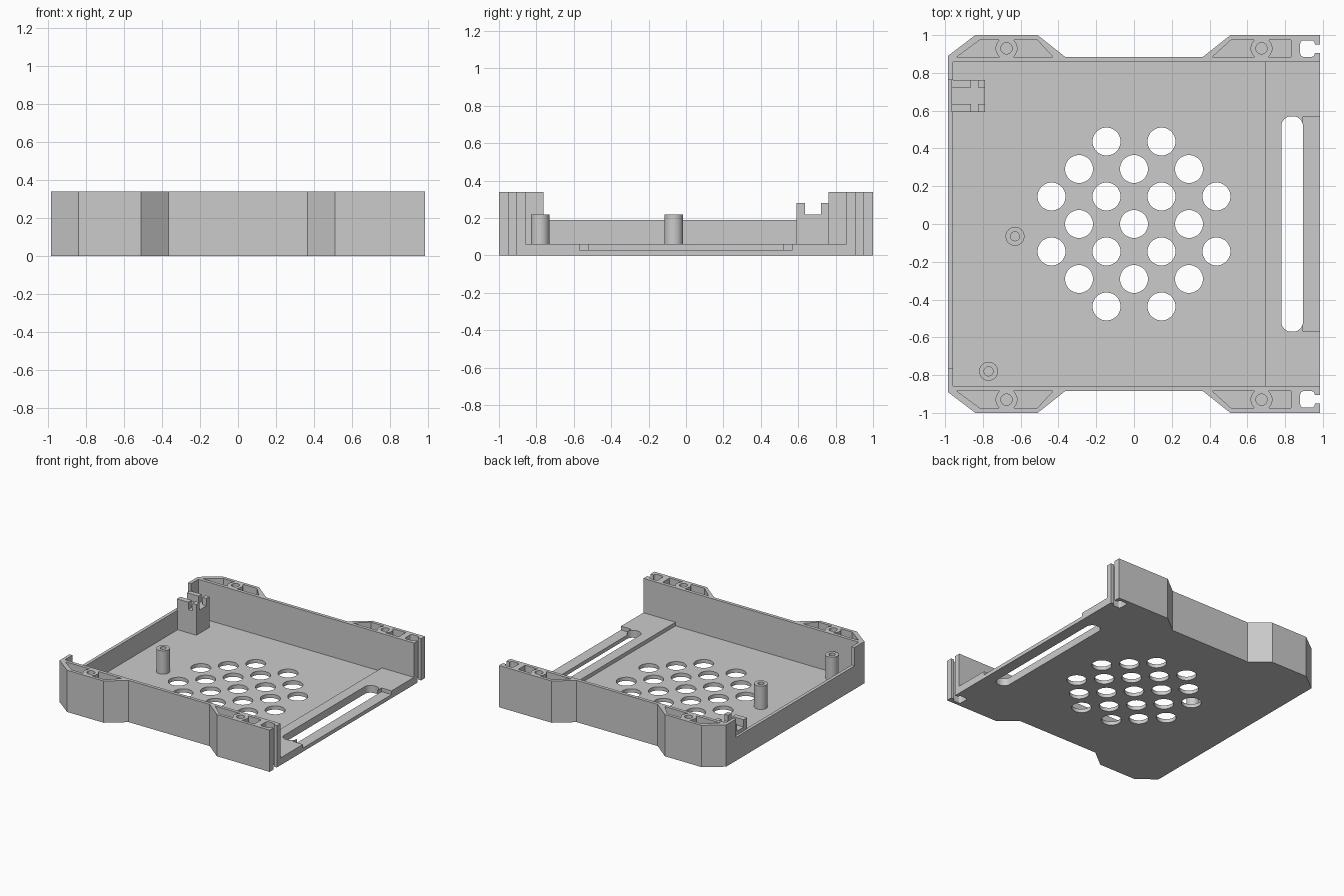
import bpy, bmesh
from math import sin, cos, pi

cube = bpy.data.objects.get("Cube")
if cube:
    bpy.data.objects.remove(cube, do_unlink=True)

grey = bpy.data.materials.new("plain_grey")
grey.use_nodes = True
COLOUR = (0.6, 0.6, 0.6, 1)
grey.diffuse_color = COLOUR
grey.node_tree.nodes["Principled BSDF"].inputs["Base Color"].default_value = COLOUR

HEIGHT, FLOOR, LEDGE = 0.34, 0.03, 0.06
OVER = 0.5  # height that clears every top


# ---- outline helpers
def arc(x, y, r, a0, a1, n):
    return [(x + r * cos(a0 + (a1 - a0) * i / n), y + r * sin(a0 + (a1 - a0) * i / n))
            for i in range(n + 1)]


def circle(x, y, r, n=40):
    return arc(x, y, r, 0, 2 * pi, n)[:-1]


def rect(x0, x1, y0, y1):
    return [(x0, y0), (x1, y0), (x1, y1), (x0, y1)]


def round_rect(x0, x1, y0, y1, r):
    corners = [(x1 - r, y1 - r), (x0 + r, y1 - r), (x0 + r, y0 + r), (x1 - r, y0 + r)]
    return [p for k, (x, y) in enumerate(corners)
            for p in arc(x, y, r, k * pi / 2, (k + 1) * pi / 2, 8)]


def flip(points, s):
    return [(x, y * s) for x, y in points]


# ---- solid helpers
def make(name, prisms):
    """One object from (outline, bottom, top) prisms."""
    bm = bmesh.new()
    for outline, z0, z1 in prisms:
        face = bm.faces.new([bm.verts.new((x, y, z0)) for x, y in outline])
        new = bmesh.ops.extrude_face_region(bm, geom=[face])["geom"]
        bmesh.ops.translate(bm, vec=(0, 0, z1 - z0),
                            verts=[v for v in new if isinstance(v, bmesh.types.BMVert)])
    bmesh.ops.recalc_face_normals(bm, faces=bm.faces)
    mesh = bpy.data.meshes.new(name)
    bm.to_mesh(mesh)
    bm.free()
    mesh.materials.append(grey)
    obj = bpy.data.objects.new(name, mesh)
    bpy.context.collection.objects.link(obj)
    return obj


def carve(obj, prisms):
    """Cut prisms out of an object and bake the result."""
    cutter = make("cutter", prisms)
    cutter.hide_render = True
    mod = obj.modifiers.new("cut", 'BOOLEAN')
    mod.operation, mod.solver, mod.use_self = 'DIFFERENCE', 'EXACT', True
    mod.object = cutter
    graph = bpy.context.evaluated_depsgraph_get()
    baked = bpy.data.meshes.new_from_object(obj.evaluated_get(graph))
    obj.modifiers.clear()
    obj.data = baked
    bpy.data.objects.remove(cutter, do_unlink=True)


def smooth(obj):
    bpy.ops.object.select_all(action='DESELECT')
    obj.select_set(True)
    bpy.context.view_layer.objects.active = obj
    bpy.ops.object.shade_smooth_by_angle()


# ---- tray: plan outline with four ears
back_edge = [(-0.985, 0.89), (-0.84, 1), (-0.51, 1), (-0.365, 0.885),
             (0.365, 0.885), (0.51, 1), (0.985, 1)]
tray = make("tray", [(back_edge + flip(back_edge, -1)[::-1], 0, HEIGHT)])

# main cavity, open on the +x side over a raised ledge
carve(tray, [(rect(-0.958, 0.695, -0.858, 0.858), FLOOR, OVER)])
carve(tray, [(rect(0.6, 1.1, -0.858, 0.858), LEDGE, OVER)])
# lowered middle of the -x wall
carve(tray, [(rect(-1.1, -0.9, -0.762, 0.762), 0.19, OVER)])

# round floor vents in a staggered grid
step = 0.1455
vents = [(circle(i * step, j * step, 0.074), -0.1, 0.2)
         for i in range(-3, 4) for j in range(-3, 4)
         if (i + j) % 2 == 0 and abs(i) + abs(j) <= 4]
carve(tray, vents)

# long slot in the ledge and the shallow recess beside it
carve(tray, [(round_rect(0.78, 0.895, -0.57, 0.57, 0.052), -0.1, 0.2)])
carve(tray, [(rect(0.895, 1.1, -0.57, 0.57), FLOOR, 0.2)])

# ear pockets wrapped around screw bosses, and screw holes
EAR_Y, HALF, BOSS = 0.93, 0.045, 0.058
low, high = EAR_Y - HALF, EAR_Y + HALF


def pocket(boss_x, side, low_x, high_x):
    rim = [(boss_x + side * (x - boss_x), y)
           for x, y in arc(boss_x, EAR_Y, BOSS, -0.888, 0.888, 10)]
    return rim + [(high_x, high), (low_x, low)]


ear_shapes = [pocket(-0.675, -1, -0.937, -0.815), pocket(-0.675, 1, -0.43, -0.513),
              pocket(0.675, -1, 0.415, 0.515), pocket(0.675, 1, 0.83, 0.83),
              circle(-0.675, EAR_Y, 0.03, 24), circle(0.675, EAR_Y, 0.03, 24)]
carve(tray, [(flip(shape, s), FLOOR, OVER) for shape in ear_shapes for s in (1, -1)])

# panel grooves at the open end
for s in (1, -1):
    carve(tray, [(flip(round_rect(0.88, 0.957, 0.885, 0.972, 0.018), s), -0.1, OVER)])
    carve(tray, [(flip(rect(0.93, 1.1, 0.906, 0.95), s), -0.1, OVER)])
smooth(tray)

# ---- two hollow standoffs
for name, x, y in (("middle_standoff", -0.63, -0.065), ("front_standoff", -0.77, -0.78)):
    post = make(name, [(circle(x, y, 0.05), 0.02, 0.22)])
    carve(post, [(circle(x, y, 0.024, 24), 0.04, OVER)])
    smooth(post)

# ---- corner support block with a crossed channel in its top
block = make("support_block", [(rect(-0.965, -0.79, 0.592, 0.762), 0.02, 0.28)])
carve(block, [(rect(-1.1, -0.7, 0.635, 0.722), 0.22, OVER)])
carve(block, [(rect(-0.862, -0.825, 0.5, 0.9), 0.22, OVER)])
